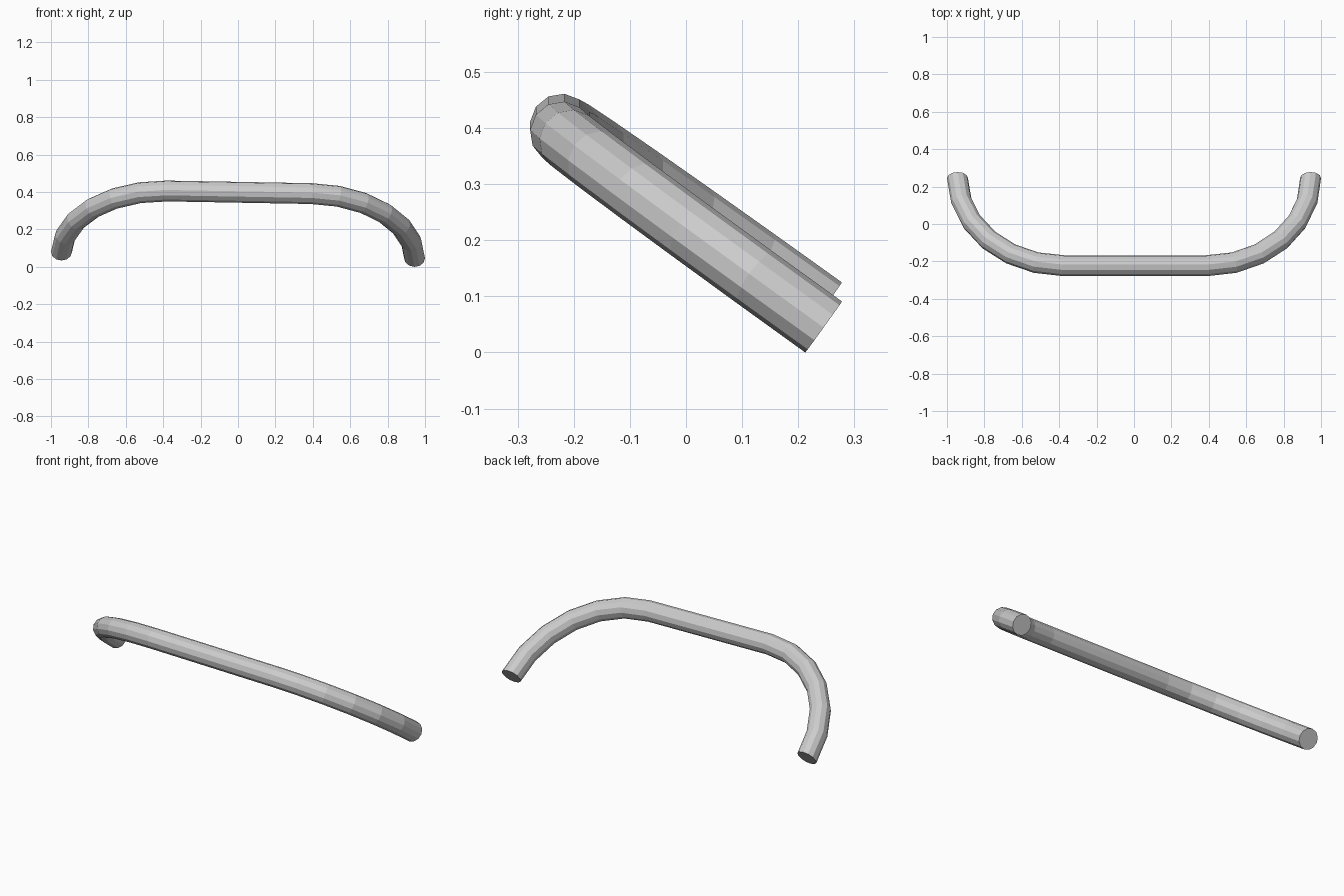
import bpy, bmesh, math
from mathutils import Vector, Matrix

if "Cube" in bpy.data.objects:
    bpy.data.objects.remove(bpy.data.objects["Cube"])

SIDES, STEPS = 12, 6
RADIUS = 0.056
HALF_BAR, RX, RY = 0.385, 0.559, 0.576   # straight half length, bend radii

# Centre line: straight bar with a quarter bend at the right, then mirrored
right = []
for i in range(STEPS + 1):
    a = math.radians(90) * i / STEPS
    right.append((Vector((HALF_BAR + RX * math.sin(a), RY * (1 - math.cos(a)), 0)), a))
if_left = [(Vector((-p.x, p.y, 0)), -a) for p, a in reversed(right)]
path = if_left + right

# Sweep a twelve-sided ring along the centre line
bm = bmesh.new()
rings = []
for k, (p, a) in enumerate(path):
    if abs(a) < 1e-6:                      # mitre where bar meets bend
        a = math.copysign(math.radians(7.5), p.x)
    side = Vector((math.sin(a), -math.cos(a), 0))
    ring = []
    for j in range(SIDES):
        t = 2 * math.pi * j / SIDES
        ring.append(bm.verts.new(p + RADIUS * (side * math.cos(t) + Vector((0, 0, math.sin(t))))))
    rings.append(ring)
for r0, r1 in zip(rings, rings[1:]):
    for j in range(SIDES):
        n = (j + 1) % SIDES
        bm.faces.new((r0[j], r0[n], r1[n], r1[j]))
bm.faces.new(rings[0])
bm.faces.new(rings[-1])
bmesh.ops.recalc_face_normals(bm, faces=bm.faces)

# Tilt backwards and roll slightly, then centre on the ground
bm.transform(Matrix.Rotation(math.radians(1.03), 4, 'Y') @ Matrix.Rotation(math.radians(-35.7), 4, 'X'))
lo = [min(v.co[i] for v in bm.verts) for i in range(3)]
hi = [max(v.co[i] for v in bm.verts) for i in range(3)]
bm.transform(Matrix.Translation((-(lo[0] + hi[0]) / 2, -(lo[1] + hi[1]) / 2, -lo[2])))

mesh = bpy.data.meshes.new("curved_handle")
bm.to_mesh(mesh)
bm.free()
bpy.context.collection.objects.link(bpy.data.objects.new("curved_handle", mesh))
